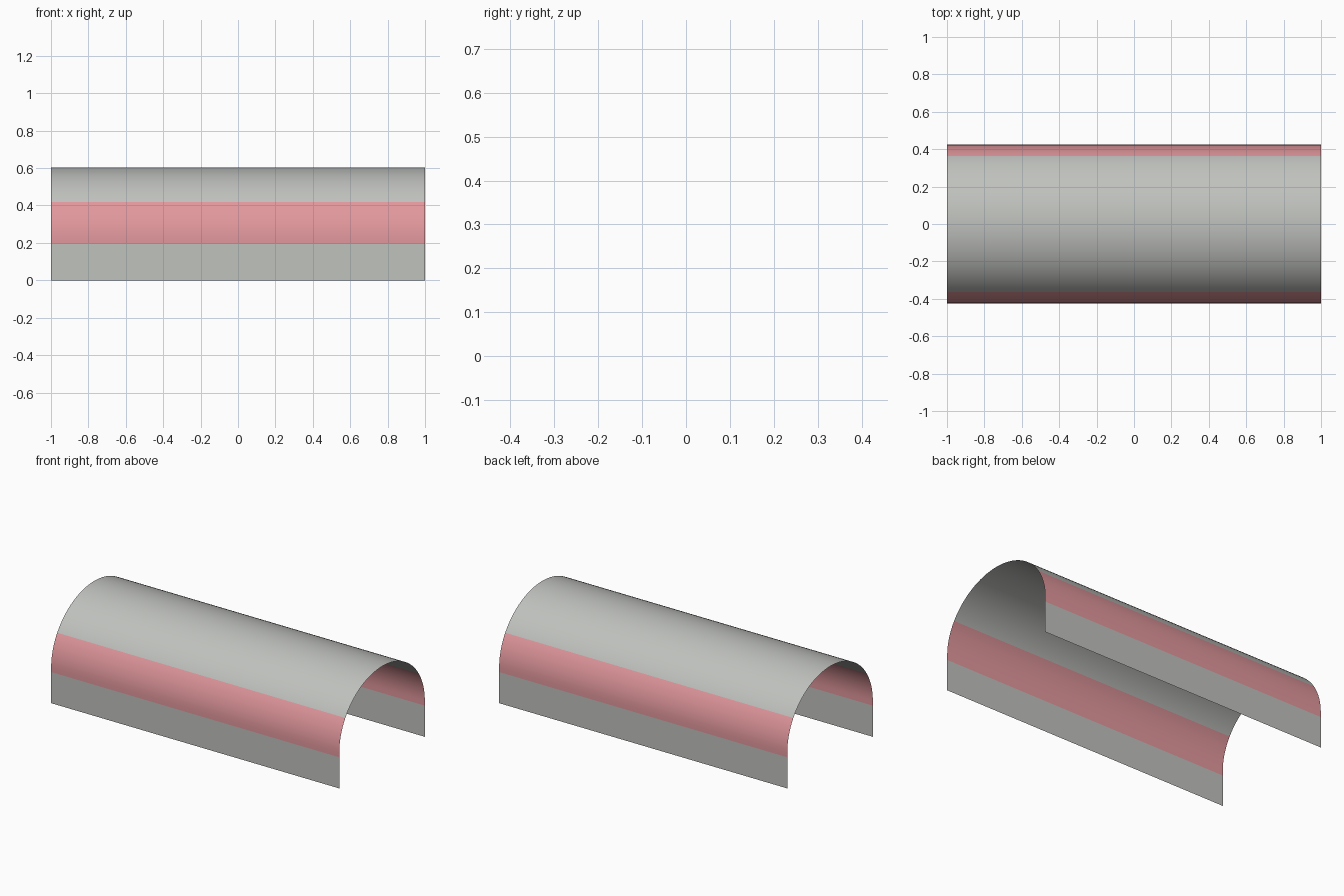
import bpy, bmesh, math

if "Cube" in bpy.data.objects:
    bpy.data.objects.remove(bpy.data.objects["Cube"])

# Arched tunnel cover: vertical walls topped by a slightly flattened arch
HALF_LEN, HALF_W = 1.0, 0.424
SPRING, HEIGHT = 0.225, 0.604          # where the arch starts, and its top
BAND_LOW, BAND_HIGH = 0.195, 0.419     # coloured stripe on both sides


def material(name, rgb):
    m = bpy.data.materials.new(name)
    m.diffuse_color = (*rgb, 1)
    m.use_nodes = True
    m.node_tree.nodes["Principled BSDF"].inputs["Base Color"].default_value = m.diffuse_color
    return m


# Half profile (y, z) from the ground to the crown, with cuts at the stripe edges
rise = HEIGHT - SPRING
band_angle = math.asin((BAND_HIGH - SPRING) / rise)
angles = [band_angle * i / 8 for i in range(8)]
angles += [band_angle + (math.pi / 2 - band_angle) * i / 16 for i in range(17)]
half = [(HALF_W, 0.0), (HALF_W, BAND_LOW)]
half += [(HALF_W * math.cos(a), SPRING + rise * math.sin(a)) for a in angles]
half[-1] = (0.0, HEIGHT)
profile = [(-y, z) for y, z in half] + half[-2::-1]

# Sheet extruded along x
bm = bmesh.new()
left = [bm.verts.new((-HALF_LEN, y, z)) for y, z in profile]
right = [bm.verts.new((HALF_LEN, y, z)) for y, z in profile]
for i in range(len(profile) - 1):
    f = bm.faces.new((left[i], right[i], right[i + 1], left[i + 1]))
    f.smooth = True
    z = f.calc_center_median().z
    f.material_index = 1 if BAND_LOW < z < BAND_HIGH else 0

mesh = bpy.data.meshes.new("arched_cover")
bm.to_mesh(mesh)
bm.free()
mesh.materials.append(material("light grey", (0.527, 0.539, 0.515)))
mesh.materials.append(material("pink stripe", (0.76, 0.314, 0.337)))
cover = bpy.data.objects.new("arched_cover", mesh)
bpy.context.collection.objects.link(cover)
